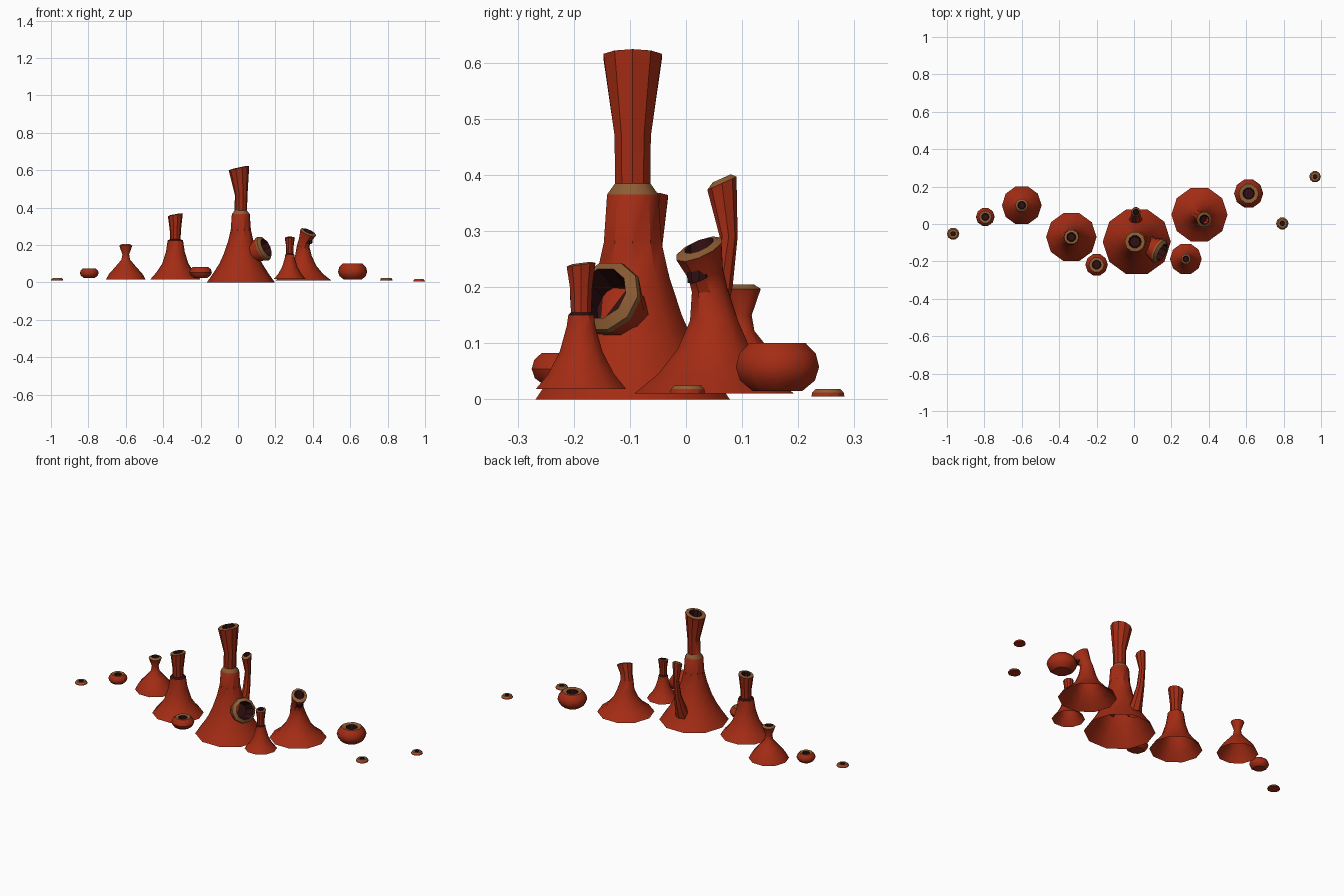
import bpy, bmesh, math
from mathutils import Vector

cube = bpy.data.objects.get("Cube")
if cube:
    bpy.data.objects.remove(cube, do_unlink=True)


def material(name, rgb):
    m = bpy.data.materials.new(name)
    m.use_nodes = True
    m.diffuse_color = (*rgb, 1)
    bsdf = m.node_tree.nodes["Principled BSDF"]
    bsdf.inputs["Base Color"].default_value = (*rgb, 1)
    bsdf.inputs["Roughness"].default_value = 0.9
    return m


RED, TAN, DARK = 0, 1, 2
MATS = [material("rust red", (0.37, 0.025, 0.007)),
        material("tan rim", (0.27, 0.11, 0.035)),
        material("dark hollow", (0.03, 0.005, 0.006))]


def skin(name, loc, rings, colours=None, sides=10, aim=None, cap=False):
    """Loft rings of (radius, z, dx, dy, slope x, slope y); colours maps a band to a material."""
    colours = colours or {}
    bm = bmesh.new()
    loops = []
    for ring in rings:
        r, z, dx, dy, sx, sy = (tuple(ring) + (0,) * 6)[:6]
        loop = []
        for i in range(sides):
            a = math.tau * i / sides
            x, y = r * math.cos(a), r * math.sin(a)
            loop.append(bm.verts.new((x + dx, y + dy, z + sx * x + sy * y)))
        loops.append(loop)
    for band, (low, high) in enumerate(zip(loops, loops[1:])):
        for i in range(sides):
            j = (i + 1) % sides
            f = bm.faces.new((low[i], low[j], high[j], high[i]))
            f.material_index = colours.get(band, RED)
    bm.faces.new(loops[-1]).material_index = DARK
    if cap:
        bm.faces.new(loops[0][::-1])
    me = bpy.data.meshes.new(name)
    bm.to_mesh(me)
    bm.free()
    for m in MATS:
        me.materials.append(m)
    ob = bpy.data.objects.new(name, me)
    bpy.context.collection.objects.link(ob)
    ob.location = loc
    if aim:
        ob.rotation_euler = Vector(aim).to_track_quat('Z', 'Y').to_euler()
    bpy.ops.object.select_all(action='DESELECT')
    ob.select_set(True)
    bpy.context.view_layer.objects.active = ob
    bpy.ops.object.shade_smooth_by_angle(angle=math.radians(35))
    return ob


def chimney(name, loc, rings, collar=None, collar_colour=DARK, lip=0.003, **kw):
    """Flared tube with a tan lip and a dark hollow at its last ring."""
    r, z, dx, dy, sx, sy = (tuple(rings[-1]) + (0,) * 6)[:6]
    n = len(rings)
    mouth = [(r * 0.62, z + lip, dx, dy, sx, sy),
             (r * 0.5, z - r * 1.2, dx, dy, sx, sy)]
    colours = {n - 1: TAN, n: DARK}
    if collar is not None:
        colours[collar] = collar_colour
    return skin(name, loc, rings + mouth, colours, **kw)


# Tall central chimney with a stepped collar
chimney("main_chimney", (0.015, -0.095, 0),
        [(0.182, 0), (0.15, 0.045), (0.115, 0.1), (0.092, 0.15), (0.068, 0.22),
         (0.054, 0.28), (0.048, 0.365), (0.033, 0.385), (0.034, 0.47, 0.002),
         (0.055, 0.612, -0.01, 0, 0.22)], collar=6, collar_colour=TAN)

# Wide mouth on the flank of the central chimney
skin("flank_mouth", (0.03, -0.09, 0.13),
     [(0.055, 0), (0.05, 0.07), (0.07, 0.125), (0.068, 0.135), (0.05, 0.148), (0.04, 0.08)],
     {2: TAN, 3: TAN, 4: DARK}, aim=(0.78, -0.4, 0.38))

# Thin bent pipe behind the central chimney
chimney("rear_pipe", (0.01, 0, 0),
        [(0.04, 0.06, 0, 0.01), (0.03, 0.12, 0, 0.035), (0.02, 0.2, 0, 0.063),
         (0.016, 0.29, 0, 0.076), (0.026, 0.385, 0, 0.064, 0, 0.45)], lip=0.009, sides=8)

# Chimneys around it
chimney("left_side_chimney", (-0.335, -0.07, 0),
        [(0.135, 0.015), (0.1, 0.055), (0.07, 0.1), (0.05, 0.165), (0.041, 0.225),
         (0.028, 0.231), (0.03, 0.28), (0.04, 0.362, 0, 0, 0.18)], collar=4)
chimney("short_flared_chimney", (-0.6, 0.1, 0),
        [(0.106, 0.015), (0.09, 0.045), (0.05, 0.09), (0.023, 0.122), (0.018, 0.15),
         (0.035, 0.197)], lip=0.008)
chimney("small_front_chimney", (0.277, -0.187, 0),
        [(0.085, 0.018), (0.062, 0.045), (0.04, 0.085), (0.027, 0.13), (0.024, 0.15),
         (0.019, 0.155), (0.021, 0.2), (0.027, 0.24, 0, 0, 0, 0.13)], collar=4)
chimney("leaning_chimney", (0.35, 0.05, 0),
        [(0.15, 0.01), (0.105, 0.045), (0.068, 0.09), (0.045, 0.14),
         (0.033, 0.195, -0.002, -0.008, -0.1, 0.1),
         (0.032, 0.225, 0.008, -0.015, -0.25, 0.25),
         (0.042, 0.268, 0.026, -0.027, -0.38, 0.38)], lip=0.006)

# Round pots: name, x, y, radius, bottom, top
for name, x, y, r, z0, z1 in [("large_pot", 0.613, 0.163, 0.078, 0.015, 0.1),
                              ("left_pot", -0.795, 0.038, 0.05, 0.025, 0.075),
                              ("front_pot", -0.2, -0.218, 0.06, 0.025, 0.083)]:
    h = z1 - z0
    skin(name, (x, y, z0),
         [(r * 0.6, 0), (r * 0.9, h * 0.22), (r, h * 0.5), (r * 0.92, h * 0.78), (r * 0.68, h),
          (r * 0.4, h * 0.96), (r * 0.35, h * 0.4)], {4: TAN, 5: DARK}, cap=True)

# Tiny buds on the ground
for name, x, y, r, z0, z1 in [("right_bud", 0.793, 0.003, 0.033, 0.01, 0.025),
                              ("far_right_bud", 0.968, 0.253, 0.031, 0.005, 0.018),
                              ("far_left_bud", -0.967, -0.052, 0.033, 0.01, 0.023)]:
    h = z1 - z0
    skin(name, (x, y, z0),
         [(r, 0), (r * 0.95, h * 0.55), (r * 0.75, h), (r * 0.4, h), (r * 0.35, h * 0.4)],
         {1: TAN, 2: TAN, 3: DARK}, cap=True)
